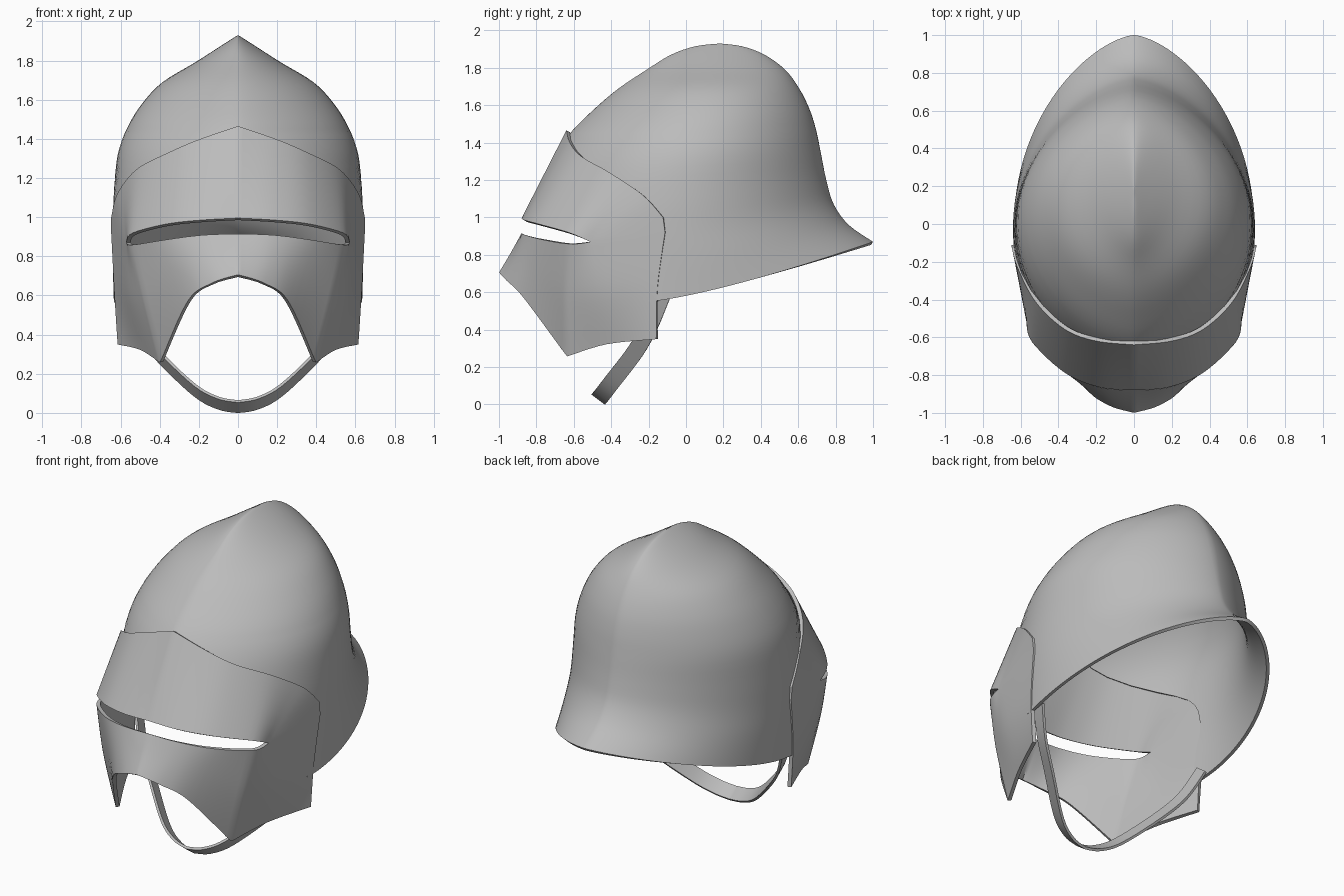
import bpy, bmesh, math
from mathutils import Vector

cube = bpy.data.objects.get("Cube")
if cube:
    bpy.data.objects.remove(cube, do_unlink=True)

steel = bpy.data.materials.new("plain_steel")
steel.use_nodes = True
GREY = (0.5, 0.5, 0.5, 1.0)
steel.diffuse_color = GREY
steel.node_tree.nodes["Principled BSDF"].inputs["Base Color"].default_value = GREY


def spline(points, steps):
    """Smooth curve through points given as tuples of any length."""
    padded = [points[0]] + list(points) + [points[-1]]
    result = []
    for a, b, c, d in zip(padded, padded[1:], padded[2:], padded[3:]):
        for i in range(steps):
            t = i / steps
            result.append(tuple(
                q + t * (r - p + t * (2 * p - 5 * q + 4 * r - s + t * (3 * q - p - 3 * r + s))) / 2
                for p, q, r, s in zip(a, b, c, d)))
    return result + [tuple(points[-1])]


def cornered(points, corner, steps):
    """Two smooth curves that meet in a corner."""
    return spline(points[:corner + 1], steps) + spline(points[corner:], steps)[1:]


def loft(rows, steps):
    """Fill in smooth rows between the given ones."""
    columns = [spline(column, steps) for column in zip(*rows)]
    return list(zip(*columns))


def plate(name, sheets, thickness, offset):
    """Mirror sheets of points across x, weld them and give them thickness."""
    bm = bmesh.new()
    for rows in sheets:
        for side in (1, -1):
            grid = [[bm.verts.new((side * x, y, z)) for x, y, z in row] for row in rows]
            for low, high in zip(grid, grid[1:]):
                for i in range(len(low) - 1):
                    bm.faces.new((low[i], low[i + 1], high[i + 1], high[i]))
    bmesh.ops.remove_doubles(bm, verts=bm.verts, dist=0.0005)
    bmesh.ops.recalc_face_normals(bm, faces=bm.faces)
    middle = Vector((0, 0, 0.9))
    if sum(f.normal.dot(f.calc_center_median() - middle) for f in bm.faces) < 0:
        bmesh.ops.reverse_faces(bm, faces=bm.faces)
    mesh = bpy.data.meshes.new(name)
    bm.to_mesh(mesh)
    bm.free()
    mesh.materials.append(steel)
    obj = bpy.data.objects.new(name, mesh)
    bpy.context.collection.objects.link(obj)
    bpy.ops.object.select_all(action="DESELECT")
    obj.select_set(True)
    bpy.context.view_layer.objects.active = obj
    solid = obj.modifiers.new("Thickness", "SOLIDIFY")
    solid.thickness = thickness
    solid.offset = offset
    bpy.ops.object.modifier_apply(modifier=solid.name)
    bpy.ops.object.shade_smooth_by_angle(angle=math.radians(32))
    return obj


# Helmet bowl: rings from the flared rim up to the crest
# (back y, back z, front z, half width, full front y, cut front y)
rings = [
    (1.0, 0.87, 0.55, 0.635, -1.0, -0.2),
    (0.87, 0.96, 0.75, 0.64, -0.9, -0.18),
    (0.79, 1.07, 0.92, 0.64, -0.87, -0.15),
    (0.75, 1.2, 1.1, 0.635, -0.82, -0.23),
    (0.72, 1.35, 1.3, 0.615, -0.72, -0.59),
    (0.695, 1.47, 1.45, 0.565, -0.62, -0.62),
    (0.66, 1.58, 1.58, 0.49, -0.49, -0.49),
    (0.605, 1.69, 1.69, 0.385, -0.36, -0.36),
    (0.53, 1.79, 1.79, 0.22, -0.21, -0.21),
    (0.42, 1.87, 1.87, 0.095, -0.08, -0.08),
    (0.3, 1.915, 1.915, 0.025, 0.05, 0.05),
    (0.18, 1.93, 1.93, 0, 0.18, 0.18),
]


def ring_points(back, back_z, front_z, width, front, cut, count=32):
    centre, half = (back + front) / 2, max((back - front) / 2, 1e-6)
    start = math.asin(max(-1, min(1, (cut - centre) / half)))
    row = []
    for i in range(count + 1):
        angle = start + (math.pi / 2 - start) * i / count
        y = centre + half * math.sin(angle)
        along = max(0, (y - cut) / max(back - cut, 1e-6))
        x = width * max(0, math.cos(angle)) ** 1.3
        row.append((x, y, front_z + (back_z - front_z) * along ** 1.3))
    return row


bowl = [ring_points(*ring) for ring in spline(rings, 4)]
plate("helmet_bowl", [bowl], 0.02, -1)

# Visor: rows from the middle to the rear edge, open between the eye slit lips
top_edge = [(0, -0.63, 1.46), (0.2, -0.61, 1.39), (0.36, -0.55, 1.32),
            (0.51, -0.41, 1.24), (0.605, -0.23, 1.12), (0.637, -0.12, 1.0)]
slit_end = [(0.56, -0.51, 0.87), (0.637, -0.11, 0.92)]
upper_lip = [(0, -0.87, 0.99), (0.18, -0.855, 0.98), (0.36, -0.78, 0.96),
             (0.53, -0.62, 0.915)] + slit_end
lower_lip = [(0, -0.87, 0.91), (0.18, -0.855, 0.905), (0.36, -0.775, 0.885),
             (0.53, -0.62, 0.86)] + slit_end
cheek = [(0, -0.925, 0.81), (0.16, -0.9, 0.785), (0.3, -0.82, 0.73),
         (0.47, -0.64, 0.58), (0.55, -0.46, 0.6), (0.622, -0.15, 0.63)]
bottom_edge = [(0, -0.99, 0.7), (0.13, -0.95, 0.66), (0.25, -0.86, 0.57),
               (0.39, -0.63, 0.26), (0.49, -0.42, 0.325), (0.605, -0.155, 0.35)]
brow_sheet = loft([spline(top_edge, 6), cornered(upper_lip, 4, 6)], 6)
face_sheet = loft([cornered(lower_lip, 4, 6), cornered(cheek, 3, 6),
                   cornered(bottom_edge, 3, 6)], 6)
plate("visor", [brow_sheet, face_sheet], 0.022, 0)

# Chin strap: a flat band swept under the jaw
strap_path = spline([(0, -0.465, 0.032), (0.1, -0.45, 0.05), (0.22, -0.4, 0.115),
                     (0.4, -0.27, 0.285), (0.52, -0.19, 0.43), (0.6, -0.12, 0.6)], 5)
strap = [[(x, y + s * 0.036, z - s * 0.027) for x, y, z in strap_path] for s in (-1, 1)]
plate("chin_strap", [strap], 0.015, 0)
